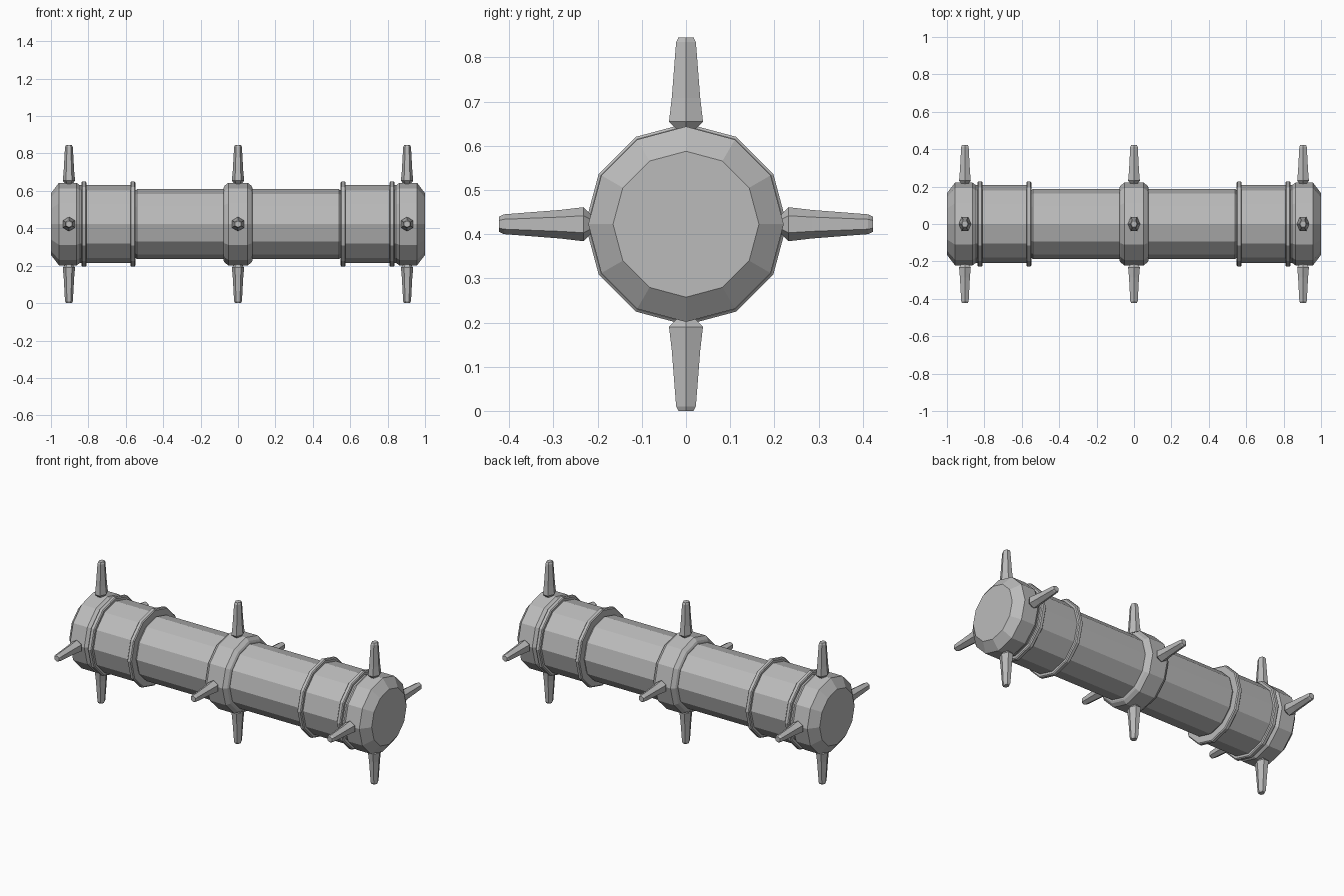
import bpy, bmesh
from math import cos, sin, pi
from mathutils import Vector

if "Cube" in bpy.data.objects:
    bpy.data.objects.remove(bpy.data.objects["Cube"])

AXIS_Z = 0.4225

metal = bpy.data.materials.new("grey_metal")
metal.use_nodes = True
metal.diffuse_color = (0.5, 0.5, 0.5, 1)
metal.node_tree.nodes["Principled BSDF"].inputs["Base Color"].default_value = (0.5, 0.5, 0.5, 1)


def loft(name, rings):
    """Capped solid joining rings of points."""
    bm = bmesh.new()
    loops = [[bm.verts.new(p) for p in ring] for ring in rings]
    for a, b in zip(loops, loops[1:]):
        n = len(a)
        for i in range(n):
            j = (i + 1) % n
            bm.faces.new((a[i], a[j], b[j], b[i]))
    bm.faces.new(loops[0])
    bm.faces.new(loops[-1])
    bmesh.ops.recalc_face_normals(bm, faces=bm.faces)
    mesh = bpy.data.meshes.new(name)
    bm.to_mesh(mesh)
    bm.free()
    mesh.materials.append(metal)
    obj = bpy.data.objects.new(name, mesh)
    bpy.context.collection.objects.link(obj)
    return obj


def turned(name, profile, sides=12):
    """Twelve-sided part along x from (x, radius) pairs."""
    angles = [2 * pi * i / sides for i in range(sides)]
    return loft(name, [[(x, r * cos(a), AXIS_Z + r * sin(a)) for a in angles]
                       for x, r in profile])


def spike(name, x, out):
    """Hexagonal blunt spike pointing along out."""
    out = Vector(out)
    upright = abs(out.z) > 0.5
    across = out.cross(Vector((1, 0, 0)))
    turn = 0 if upright else pi / 2
    stretch = 1.2 if upright else 1.0
    # distance from the axis, half size along x, half size around the body
    profile = [(0.19, 0.02, 0.02), (0.216, 0.02, 0.022), (0.232, 0.033, 0.037),
               (0.285, 0.028, 0.031), (0.412, 0.021, 0.0215), (0.4225, 0.016, 0.0165)]
    rings = []
    for d, sx, sy in profile:
        centre = Vector((x, 0, AXIS_Z)) + out * d
        ring = []
        for i in range(6):
            a = turn + i * pi / 3
            ring.append(centre + Vector((sx * cos(a), 0, 0)) + across * (sy * stretch * sin(a))
                        if upright else
                        centre + Vector((sx * 1.1 * cos(a), 0, 0)) + across * (sy * 1.04 * sin(a)))
        rings.append(ring)
    return loft(name, rings)


# Central shaft and collar
turned("shaft_core", [(-0.9, 0.18), (0.9, 0.18)])
turned("centre_collar", [(-0.077, 0.195), (-0.072, 0.205), (-0.052, 0.221),
                         (0.052, 0.221), (0.072, 0.205), (0.077, 0.195)])

# Mirrored shaft halves, sleeves, bands and end caps
for side, s in (("left", 1), ("right", -1)):
    def part(name, profile):
        turned(f"{side}_{name}", [(s * x, r) for x, r in profile])

    part("shaft", [(0.02, 0.187), (0.54, 0.187), (0.547, 0.181)])
    part("sleeve", [(0.56, 0.208), (0.87, 0.208)])
    for name, x in (("inner_band", 0.549), ("outer_band", 0.81)):
        part(name, [(x, 0.222), (x + 0.005, 0.228), (x + 0.022, 0.228), (x + 0.027, 0.222)])
    part("end_cap", [(0.843, 0.206), (0.863, 0.221), (0.957, 0.221), (1.0, 0.165)])

# Four spikes around each collar
for place, x in (("left", 0.904), ("centre", 0), ("right", -0.904)):
    for way, out in (("top", (0, 0, 1)), ("bottom", (0, 0, -1)),
                     ("front", (0, -1, 0)), ("back", (0, 1, 0))):
        spike(f"{place}_{way}_spike", x, out)
